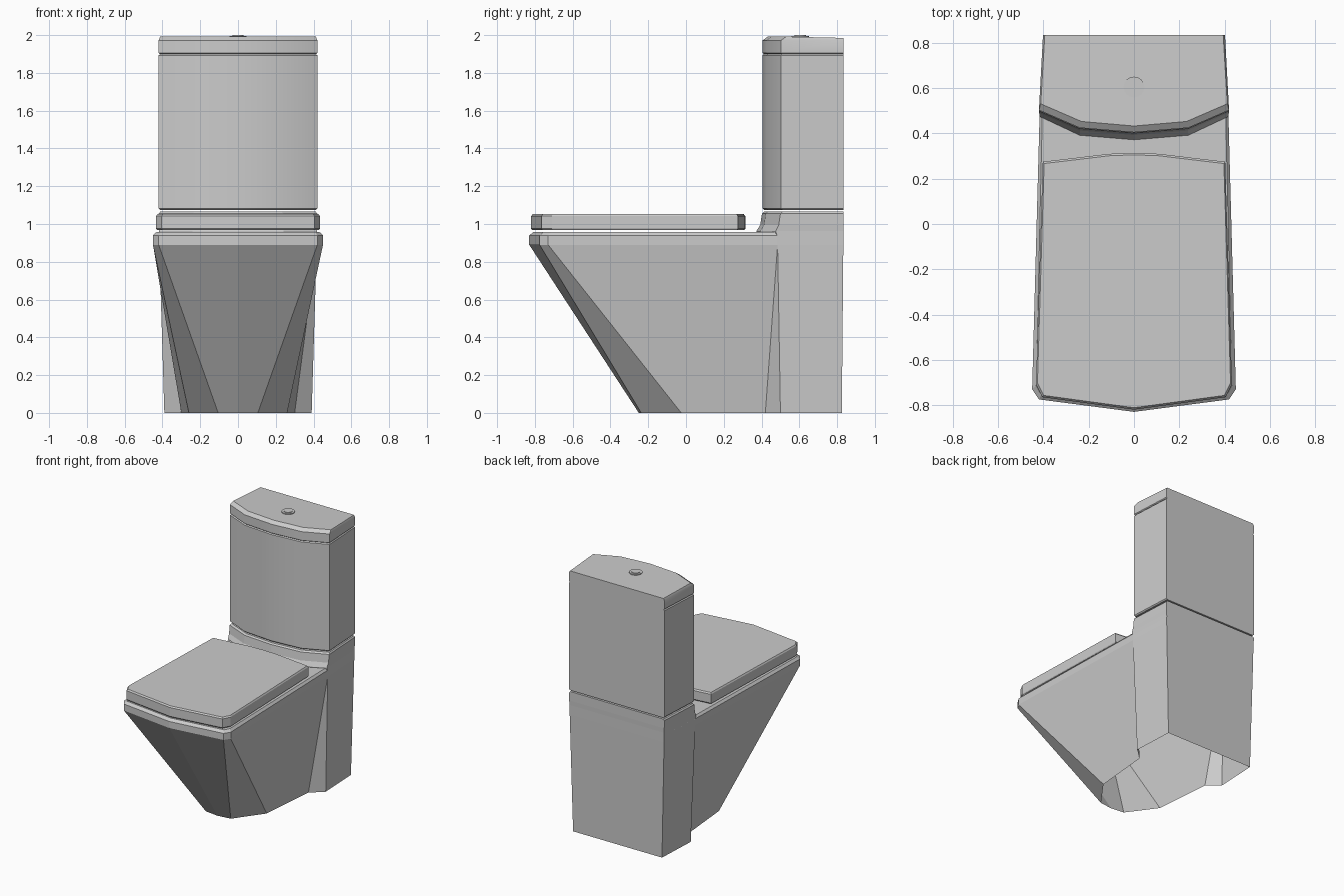
import bpy, bmesh, math

if "Cube" in bpy.data.objects:
    bpy.data.objects.remove(bpy.data.objects["Cube"])

ceramic = bpy.data.materials.new("light grey ceramic")
ceramic.diffuse_color = (0.6, 0.6, 0.6, 1)
ceramic.use_nodes = True
ceramic.node_tree.nodes["Principled BSDF"].inputs["Base Color"].default_value = ceramic.diffuse_color


def loft(name, rings, cap_top=True, cap_bottom=False, smooth=None):
    """Skin stacked outlines; each is (z, right-half points from front to back)."""
    bm = bmesh.new()
    loops = []
    for z, half in rings:
        pts = list(half) + [(-x, y) for x, y in reversed(half) if x > 0]
        loops.append([bm.verts.new((x, y, z)) for x, y in pts])
    n = len(loops[0])
    for a, b in zip(loops, loops[1:]):
        for i in range(n):
            j = (i + 1) % n
            bm.faces.new((a[i], a[j], b[j], b[i]))
    if cap_top:
        bm.faces.new(loops[-1])
    if cap_bottom:
        bm.faces.new(loops[0][::-1])
    bmesh.ops.remove_doubles(bm, verts=bm.verts, dist=0.0005)
    me = bpy.data.meshes.new(name)
    bm.to_mesh(me)
    bm.free()
    me.materials.append(ceramic)
    ob = bpy.data.objects.new(name, me)
    bpy.context.collection.objects.link(ob)
    if smooth:
        bpy.ops.object.select_all(action='DESELECT')
        ob.select_set(True)
        bpy.context.view_layer.objects.active = ob
        bpy.ops.object.shade_smooth_by_angle(angle=math.radians(smooth))
    return ob


def bow(d=0.0, side=0.0):
    """Bowed-front outline of the cistern; d moves the front back."""
    return [(0, .405 + d), (.24 - side, .425 + d), (.42 - side, .503 + d),
            (.402 - side, .835)]


# Bowl and rear column, open underneath
foot = [(0, -.25), (.105, -.237), (.26, -.025), (.30, .42), (.39, .50), (.375, .825)]
rim = [(0, -.83), (.42, -.775), (.45, -.73), (.417, .485), (.417, .485), (.398, .833)]
rim_top = [(0, -.808), (.41, -.755), (.432, -.715), (.405, .485), (.405, .485), (.39, .833)]
loft("bowl", [(0, foot), (.89, rim), (.94, rim), (.957, rim_top)])

# Raised shelf that carries the cistern
loft("cistern_shelf", [
    (.93, [(0, .372), (.24, .392), (.417, .485), (.398, .834)]),
    (.962, [(0, .372), (.24, .392), (.417, .475), (.399, .834)]),
    (.995, bow(-.012, .001)),
    (1.055, bow(-.003)),
    (1.065, bow(.008, .008))])

# Seat cover, hollow below
seat = [(0, -.82), (.405, -.765), (.433, -.71), (.403, .275), (.11, .31), (0, .314)]


def shrink(pts, k):
    return [(x * (1 - k), -.25 + (y + .25) * (1 - k)) for x, y in pts]


loft("seat_cover", [(.967, shrink(seat, .012)), (.975, seat), (1.042, seat),
                    (1.052, shrink(seat, .015))])

# Cistern tank
loft("cistern", [(1.075, bow(.008, .008)), (1.083, bow()), (1.893, bow()),
                 (1.9, bow(.008, .008))], cap_bottom=True, smooth=30)

# Cistern lid with chamfered front, its top falling slightly to the back
lid = loft("cistern_lid", [(1.9, bow(.006, .006)), (1.906, bow()), (1.972, bow()),
                           (1.992, bow(.028, .008))], cap_bottom=True, smooth=30)
for v in lid.data.vertices:
    if v.co.y > .8 and v.co.z > 1.98:
        v.co.z = 1.985

# Flush button: rim disc and inner disc
for name, r, z0, z1 in (("button_ring", .046, 1.98, 1.996), ("flush_button", .03, 1.985, 2.0)):
    circle = [(max(0, r * math.sin(math.pi * i / 8)) if 0 < i < 8 else 0,
               .605 - r * math.cos(math.pi * i / 8)) for i in range(9)]
    loft(name, [(z0, circle), (z1, circle)], smooth=30)
